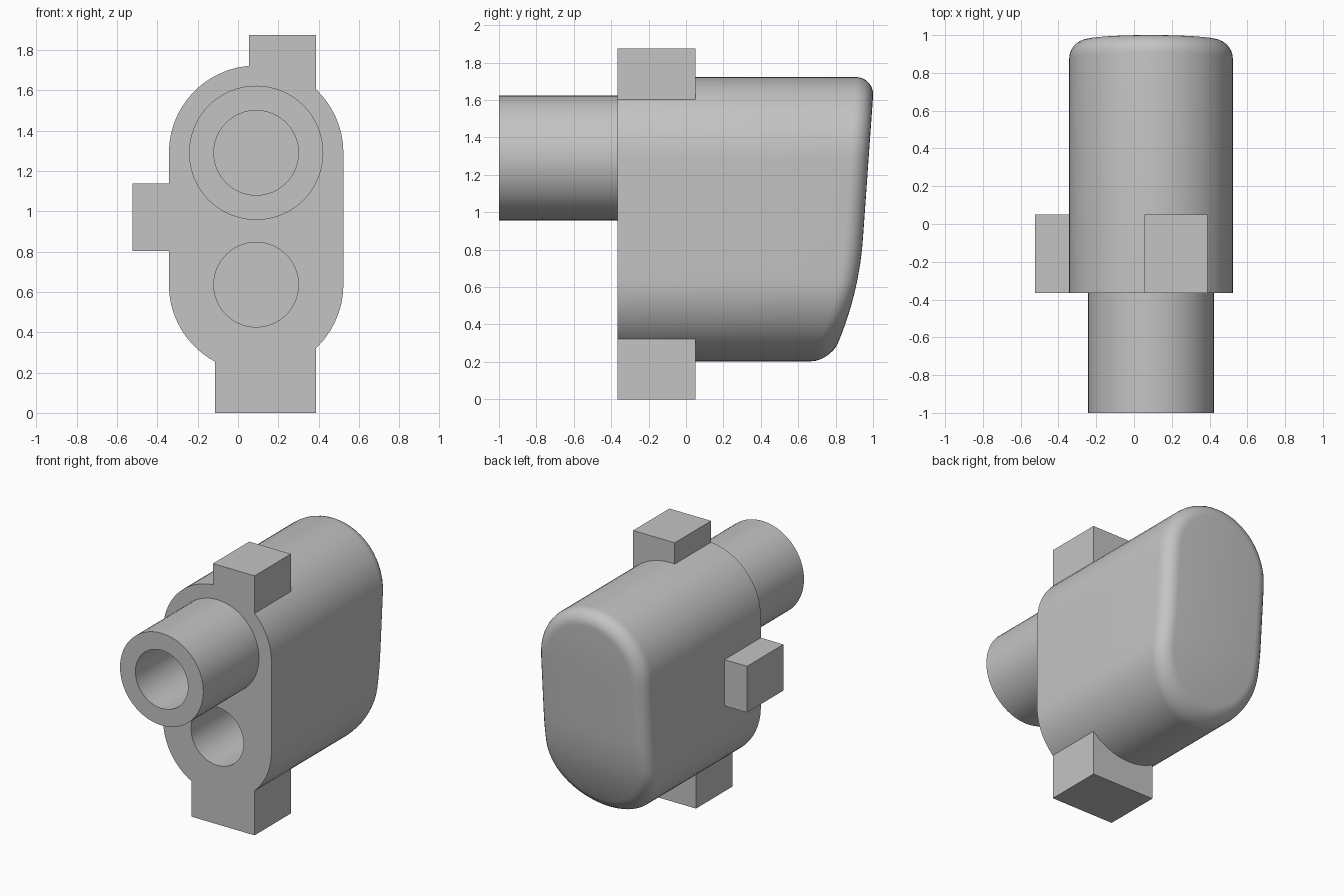
import bpy, bmesh
from math import sin, cos, pi

cube = bpy.data.objects.get("Cube")
if cube:
    bpy.data.objects.remove(cube)

# Main dimensions
CX, R = 0.09, 0.433
Z_TOP, Z_LOW = 1.29, 0.636
FRONT, LUG_BACK, BORE_END = -0.365, 0.05, 0.4
TUBE_R, BORE_R, FILLET = 0.333, 0.21, 0.1

grey = bpy.data.materials.new("plain grey")
grey.use_nodes = True
colour = (0.55, 0.55, 0.55, 1)
grey.diffuse_color = colour
grey.node_tree.nodes["Principled BSDF"].inputs["Base Color"].default_value = colour


def finish(name, bm, smooth=True):
    bmesh.ops.recalc_face_normals(bm, faces=bm.faces[:])
    mesh = bpy.data.meshes.new(name)
    bm.to_mesh(mesh)
    bm.free()
    mesh.materials.append(grey)
    obj = bpy.data.objects.new(name, mesh)
    bpy.context.collection.objects.link(obj)
    if smooth:
        bpy.ops.object.select_all(action='DESELECT')
        obj.select_set(True)
        bpy.context.view_layer.objects.active = obj
        bpy.ops.object.shade_smooth_by_angle(angle=pi / 6)
    return obj


def loop_edges(bm, ring):
    pairs = zip(ring, ring[1:] + ring[:1])
    return [bm.edges.get(p) or bm.edges.new(p) for p in pairs]


def bridge(bm, a, b):
    for i in range(len(a)):
        j = (i + 1) % len(a)
        bm.faces.new((a[i], a[j], b[j], b[i]))


def circle(bm, r, y, z, n=64):
    return [bm.verts.new((CX + r * cos(2 * pi * i / n), y, z + r * sin(2 * pi * i / n)))
            for i in range(n)]


def outline(r, arc=14, straight=8):
    """Upright rounded slot, starting at the top centre."""
    half = [(r * sin(pi / 2 * i / arc), Z_TOP + r * cos(pi / 2 * i / arc))
            for i in range(arc + 1)]
    half += [(r, Z_TOP + (Z_LOW - Z_TOP) * i / straight) for i in range(1, straight)]
    half += [(r * cos(pi / 2 * i / arc), Z_LOW - r * sin(pi / 2 * i / arc))
             for i in range(arc + 1)]
    half[0], half[-1] = (0, half[0][1]), (0, half[-1][1])
    return half + [(-x, z) for x, z in half[-2:0:-1]]


def back_y(z):
    """Sloping back that curves forward near the bottom."""
    return 1 + 0.071 * (z - 1.62) - 0.31 * max(0, 0.85 - z) ** 2


# Housing: slot-shaped sides, rounded rim and curved back
bm = bmesh.new()
rings = [[bm.verts.new((CX + x, FRONT, z)) for x, z in outline(R)]]
STEPS = 7
for s in range(STEPS + 1):
    t = pi / 2 * s / STEPS
    inset, drop = FILLET * (1 - cos(t)), FILLET * (1 - sin(t))
    rings.append([bm.verts.new((CX + x, back_y(z) - drop, z))
                  for x, z in outline(R - inset)])
for a, b in zip(rings, rings[1:]):
    bridge(bm, a, b)
cap = rings[-1]
n = len(cap)
for i in range(n // 2):
    corners = [cap[i], cap[i + 1], cap[(n - i - 1) % n], cap[(n - i) % n]]
    bm.faces.new(list(dict.fromkeys(corners)))

# Front face with the tube seat and the lower blind hole
seat = circle(bm, TUBE_R, FRONT, Z_TOP)
mouth = circle(bm, BORE_R, FRONT, Z_LOW)
edges = [e for ring in (rings[0], seat, mouth) for e in loop_edges(bm, ring)]
bmesh.ops.triangle_fill(bm, edges=edges, use_beauty=True, normal=(0, -1, 0))
floor = circle(bm, BORE_R, BORE_END, Z_LOW)
bridge(bm, mouth, floor)
bm.faces.new(floor)
finish("housing", bm)

# Front tube with its bore running into the housing
bm = bmesh.new()
profile = [(TUBE_R, FRONT), (TUBE_R, -1), (BORE_R, -1), (BORE_R, BORE_END)]
rings = [circle(bm, r, y, Z_TOP) for r, y in profile]
for a, b in zip(rings, rings[1:]):
    bridge(bm, a, b)
bm.faces.new(rings[-1])
finish("front_tube", bm)

# Square mounting lugs: x and z ranges
lugs = {
    "top_lug": (0.055, 0.388, 1.58, 1.875),
    "bottom_lug": (-0.115, 0.388, 0, 0.345),
    "right_lug": (-0.523, -0.32, 0.803, 1.137),
}
for name, (x0, x1, z0, z1) in lugs.items():
    bm = bmesh.new()
    bmesh.ops.create_cube(bm, size=1)
    for v in bm.verts:
        v.co = (x1 if v.co.x > 0 else x0,
                LUG_BACK if v.co.y > 0 else FRONT,
                z1 if v.co.z > 0 else z0)
    finish(name, bm, smooth=False)
